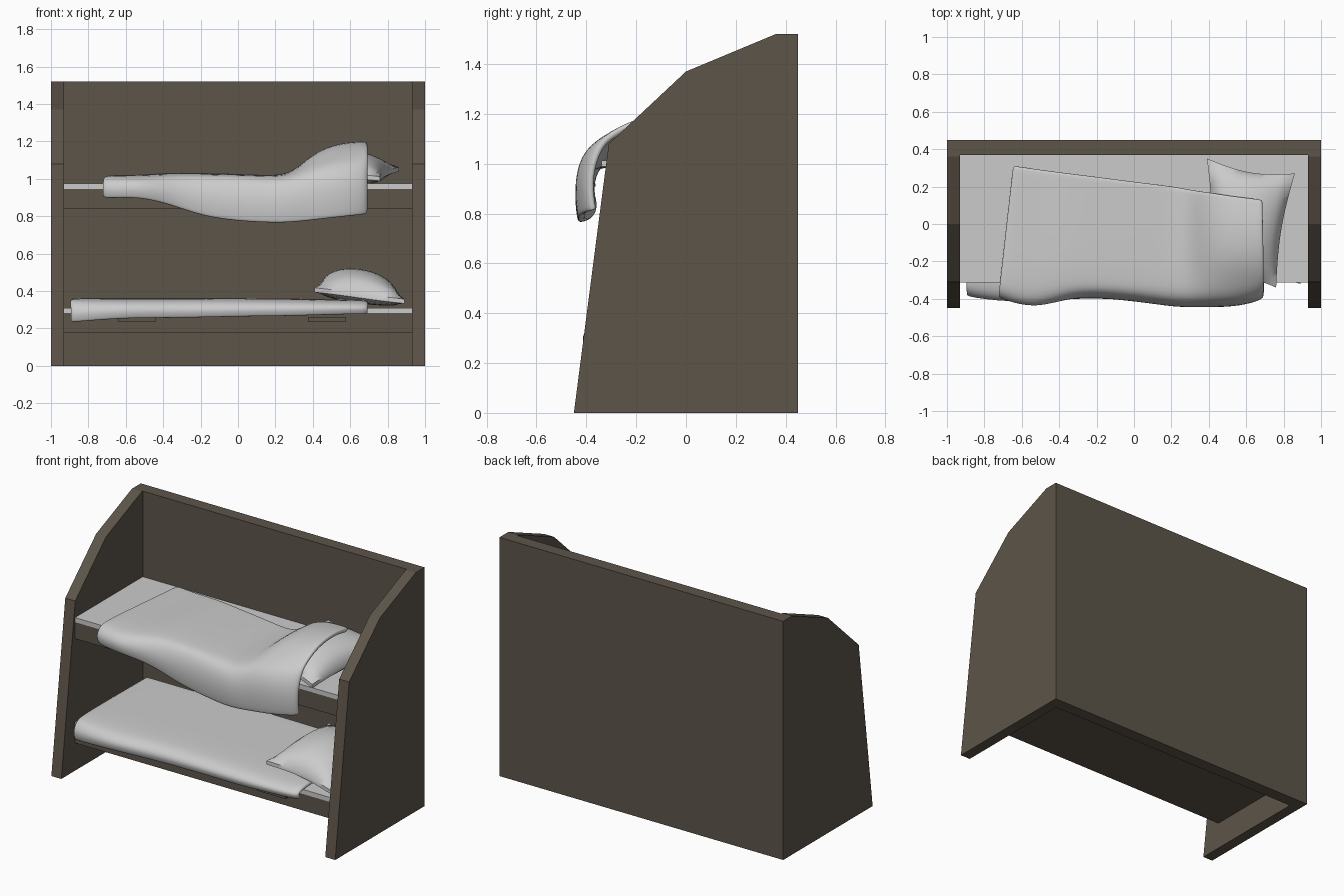
import bpy, bmesh
from mathutils import Vector

if "Cube" in bpy.data.objects:
    bpy.data.objects.remove(bpy.data.objects["Cube"])

brown = bpy.data.materials.new("dark_wood")
brown.diffuse_color = (0.11, 0.09, 0.068, 1)
brown.use_nodes = True
brown.node_tree.nodes["Principled BSDF"].inputs["Base Color"].default_value = brown.diffuse_color


def make_object(name, verts, faces, mat=None):
    mesh = bpy.data.meshes.new(name)
    mesh.from_pydata(verts, [], faces)
    ob = bpy.data.objects.new(name, mesh)
    bpy.context.collection.objects.link(ob)
    if mat:
        mesh.materials.append(mat)
    return ob


def prism(name, profile, x0, x1, mat=None):
    """Extrude a y-z profile along x."""
    n = len(profile)
    verts = [(x, y, z) for x in (x0, x1) for y, z in profile]
    faces = [tuple(range(n))[::-1], tuple(range(n, 2 * n))]
    faces += [(i, (i + 1) % n, (i + 1) % n + n, i + n) for i in range(n)]
    ob = make_object(name, verts, faces, mat)
    bm = bmesh.new()
    bm.from_mesh(ob.data)
    bmesh.ops.recalc_face_normals(bm, faces=bm.faces)
    bm.to_mesh(ob.data)
    bm.free()
    return ob


def box(name, x0, x1, y0, y1, z0, z1, mat=None):
    return prism(name, [(y0, z0), (y1, z0), (y1, z1), (y0, z1)], x0, x1, mat)


def smooth(ob):
    for p in ob.data.polygons:
        p.use_smooth = True


def blanket(name, base, sections, thickness):
    """Cloth lofted through cross-sections and hanging over the front edge.
    section: x at back, x at front, back y, top z, front y, hem z"""
    verts, faces = [], []
    for xb, xf, yb, zt, yf, zh in sections:
        rise = max(0, zt - base - 0.045)
        path = [(yb, zt - 0.15 * rise), (yb - 0.02, zt - 0.13 * rise), (0.0, zt), (-0.18, zt - 0.05 * rise),
                (-0.31, zt - 0.4 * rise - 0.002), (yf + 0.035, zt - 0.65 * rise - 0.014),
                (yf, 0.5 * (zt - 0.6 * rise) + 0.5 * zh), (yf + 0.012, zh + 0.015), (yf + 0.02, zh)]
        for y, z in path:
            t = min(1, (yb - y) / (yb + 0.4))
            verts.append((xb + (xf - xb) * t, y, z))
    m = len(path)
    for i in range(len(sections) - 1):
        for j in range(m - 1):
            a = i * m + j
            faces.append((a, a + 1, a + m + 1, a + m))
    ob = make_object(name, verts, faces)
    so = ob.modifiers.new("thickness", "SOLIDIFY")
    so.thickness, so.offset = thickness, -1
    su = ob.modifiers.new("smooth", "SUBSURF")
    su.levels = su.render_levels = 2
    smooth(ob)


def pillow(name, corners, up, down, lip=0.012, n=14):
    """Two domes joined by a narrow seam; corners: left-front, right-front, right-back, left-back"""
    lf, rf, rb, lb = map(Vector, corners)
    mid = (lf + rf + rb + lb) / 4
    verts, faces = [], []
    for side, h in ((1, up), (-1, down)):
        for i in range(n + 1):
            for j in range(n + 1):
                u, v = 2 * i / n - 1, 2 * j / n - 1
                p = (lf * (1 - u) * (1 - v) + rf * (1 + u) * (1 - v)
                     + rb * (1 + u) * (1 + v) + lb * (1 - u) * (1 + v)) / 4
                # edges pulled in between the pointed corners
                pinch = 0.11 * ((1 - v * v) * u * u + (1 - u * u) * v * v)
                p.x += (mid.x - p.x) * pinch
                p.y += (mid.y - p.y) * pinch
                p.z += side * (lip + h * ((1 - u * u) * (1 - v * v)) ** 0.6)
                verts.append(p)
    m, half = n + 1, (n + 1) ** 2
    for i in range(n):
        for j in range(n):
            a = i * m + j
            q = (a, a + m, a + m + 1, a + 1)
            faces += [q, tuple(k + half for k in reversed(q))]
    rim = [i * m for i in range(n)] + [n * m + j for j in range(n)]
    rim += [i * m + n for i in range(n, 0, -1)] + list(range(n, 0, -1))
    for a, b in zip(rim, rim[1:] + rim[:1]):
        faces.append((b, a, a + half, b + half))
    ob = make_object(name, verts, faces)
    bpy.context.view_layer.objects.active = ob
    ob.select_set(True)
    bpy.ops.object.shade_smooth_by_angle(angle=0.7)
    ob.select_set(False)


# Sloping side panels and back panel
side = [(-0.45, 0), (0.45, 0), (0.45, 1.52), (0.36, 1.52), (0.0, 1.37), (-0.31, 1.08)]
prism("left_side_panel", side, -1, -0.93, brown)
prism("right_side_panel", side, 0.93, 1, brown)
box("back_panel", -0.93, 0.93, 0.37, 0.45, 0, 1.52, brown)

# Bunk bases and mattresses
for name, z in (("lower", 0.175), ("upper", 0.84)):
    box(name + "_bunk_base", -0.93, 0.93, -0.31, 0.37, z, z + 0.106, brown)
    box(name + "_mattress", -0.93, 0.93, -0.312, 0.37, z + 0.106, z + 0.135)

# Drawer handles on the lower base
for name, x in (("left_handle", -0.54), ("right_handle", 0.475)):
    box(name, x - 0.1, x + 0.1, -0.345, -0.31, 0.235, 0.26, brown)

# Blankets
blanket("upper_blanket", 0.975, [
    (-0.65, -0.73, 0.31, 1.015, -0.395, 0.90),
    (-0.63, -0.70, 0.31, 1.02, -0.41, 0.89),
    (-0.50, -0.53, 0.29, 1.02, -0.46, 0.90),
    (-0.34, -0.35, 0.27, 1.035, -0.40, 0.855),
    (-0.18, -0.18, 0.25, 1.03, -0.40, 0.79),
    (0.05, 0.05, 0.22, 1.025, -0.425, 0.765),
    (0.22, 0.22, 0.20, 1.015, -0.45, 0.76),
    (0.31, 0.31, 0.18, 1.05, -0.45, 0.765),
    (0.40, 0.40, 0.17, 1.14, -0.45, 0.775),
    (0.53, 0.53, 0.15, 1.195, -0.45, 0.79),
    (0.67, 0.67, 0.135, 1.205, -0.42, 0.805),
    (0.69, 0.70, 0.13, 1.20, -0.39, 0.81)], 0.03)
blanket("lower_blanket", 0.31, [
    (-0.89, -0.90, 0.35, 0.36, -0.385, 0.23),
    (-0.87, -0.87, 0.35, 0.362, -0.40, 0.23),
    (-0.60, -0.60, 0.35, 0.362, -0.43, 0.253),
    (-0.35, -0.35, 0.35, 0.362, -0.40, 0.25),
    (0.00, 0.00, 0.35, 0.362, -0.41, 0.26),
    (0.30, 0.30, 0.35, 0.36, -0.42, 0.262),
    (0.50, 0.50, 0.35, 0.355, -0.42, 0.27),
    (0.66, 0.66, 0.35, 0.352, -0.41, 0.272),
    (0.69, 0.70, 0.35, 0.35, -0.39, 0.272)], 0.03)

# Pillows
pillow("upper_pillow", [(0.40, -0.30, 1.04), (0.76, -0.34, 1.0),
                        (0.86, 0.27, 1.05), (0.39, 0.35, 1.05)], 0.10, 0.05)
pillow("lower_pillow", [(0.41, -0.30, 0.405), (0.89, -0.32, 0.345),
                        (0.89, 0.30, 0.345), (0.41, 0.33, 0.405)], 0.13, 0.03)
